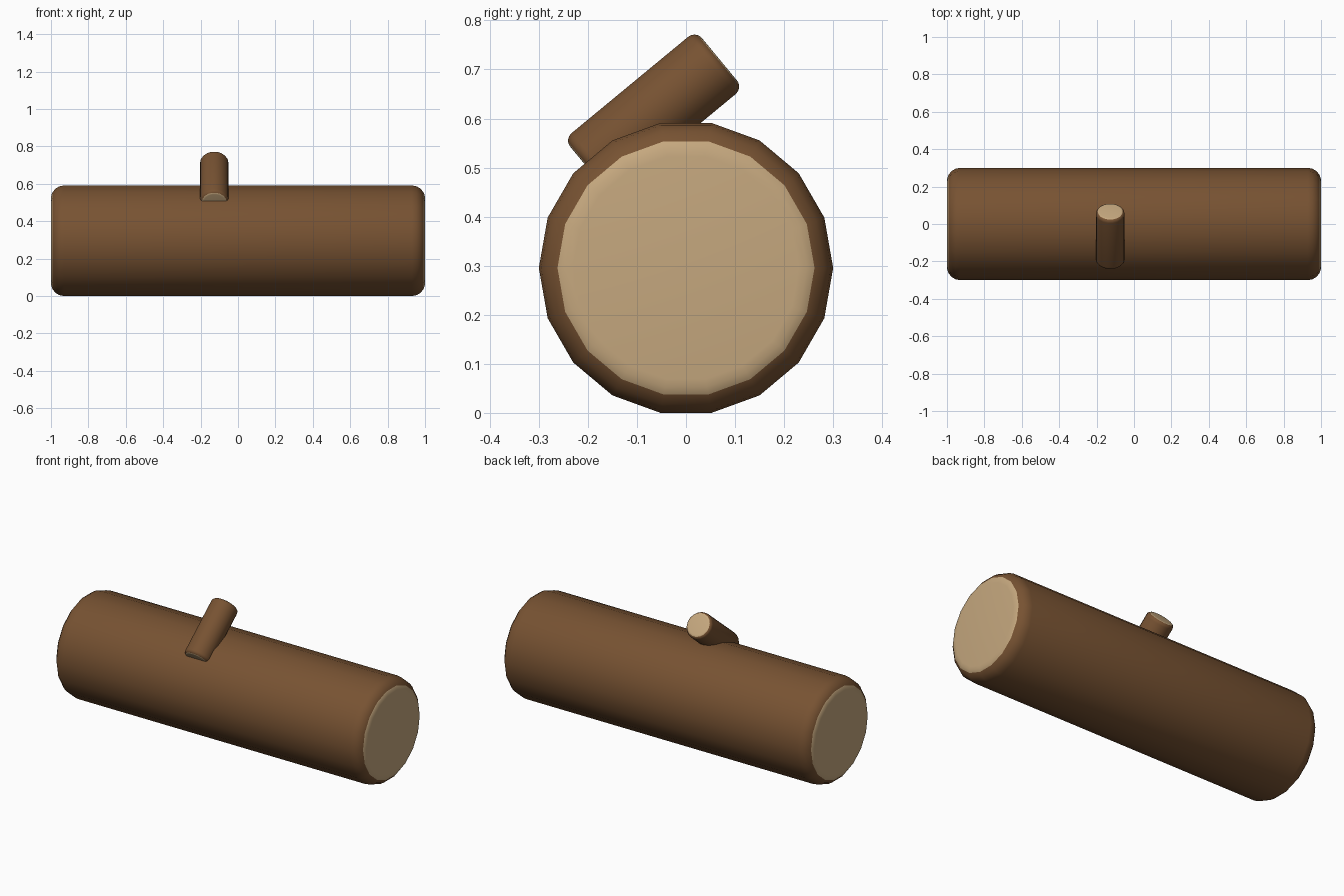
import bpy, bmesh, math
from mathutils import Matrix, Vector

if "Cube" in bpy.data.objects:
    bpy.data.objects.remove(bpy.data.objects["Cube"])

SIDES = 18


def material(name, rgb):
    m = bpy.data.materials.new(name)
    m.diffuse_color = (*rgb, 1)
    m.use_nodes = True
    m.node_tree.nodes["Principled BSDF"].inputs["Base Color"].default_value = m.diffuse_color
    return m


bark = material("bark_brown", (0.185, 0.085, 0.032))
wood = material("cut_wood_tan", (0.56, 0.39, 0.21))


def rounded_log(name, radius, half, bevel, cut_radius, center, axis):
    """Bevelled cylinder turned around local z, with local x kept level."""
    # Half profile (radius, height): rounded rim passing through the cut edge
    cut = math.acos((cut_radius - radius + bevel) / bevel)
    angles = [0, cut * 0.33, cut * 0.67, cut, (cut + math.pi / 2) / 2, math.pi / 2]
    top = [(radius - bevel + bevel * math.cos(a), half - bevel + bevel * math.sin(a))
           for a in angles]
    profile = [(r, -h) for r, h in reversed(top)] + top

    bm = bmesh.new()
    rings = [[bm.verts.new((r * math.cos(2 * math.pi * i / SIDES),
                            r * math.sin(2 * math.pi * i / SIDES), h))
              for i in range(SIDES)] for r, h in profile]
    for lo, hi in zip(rings, rings[1:]):
        for i in range(SIDES):
            j = (i + 1) % SIDES
            bm.faces.new((lo[i], lo[j], hi[j], hi[i]))
    bm.faces.new(rings[-1])
    bm.faces.new(rings[0][::-1])

    # Everything inside the cut edge shows bare wood
    edge = half - bevel + bevel * math.sin(cut)
    for f in bm.faces:
        f.smooth = True
        f.material_index = int(abs(f.calc_center_median().z) > edge)

    # Local z goes to the axis
    z = Vector(axis).normalized()
    x = Vector((0, 1, 0)) if abs(z.x) > 0.9 else Vector((1, 0, 0))
    y = z.cross(x)
    rot = Matrix((x, y, z)).transposed().to_4x4()
    bm.transform(Matrix.Translation(center) @ rot)

    mesh = bpy.data.meshes.new(name)
    bm.to_mesh(mesh)
    bm.free()
    mesh.materials.append(bark)
    mesh.materials.append(wood)
    obj = bpy.data.objects.new(name, mesh)
    bpy.context.collection.objects.link(obj)
    return obj


# Main log lying along x
rounded_log("log_trunk", 0.30, 1.0, 0.07, 0.262, (0, 0, 0.2955), (1, 0, 0))

# Short branch stub leaning over the top
rounded_log("branch_stub", 0.077, 0.174, 0.02, 0.067,
            (-0.127, -0.066, 0.61), (0, 0.77, 0.636))
